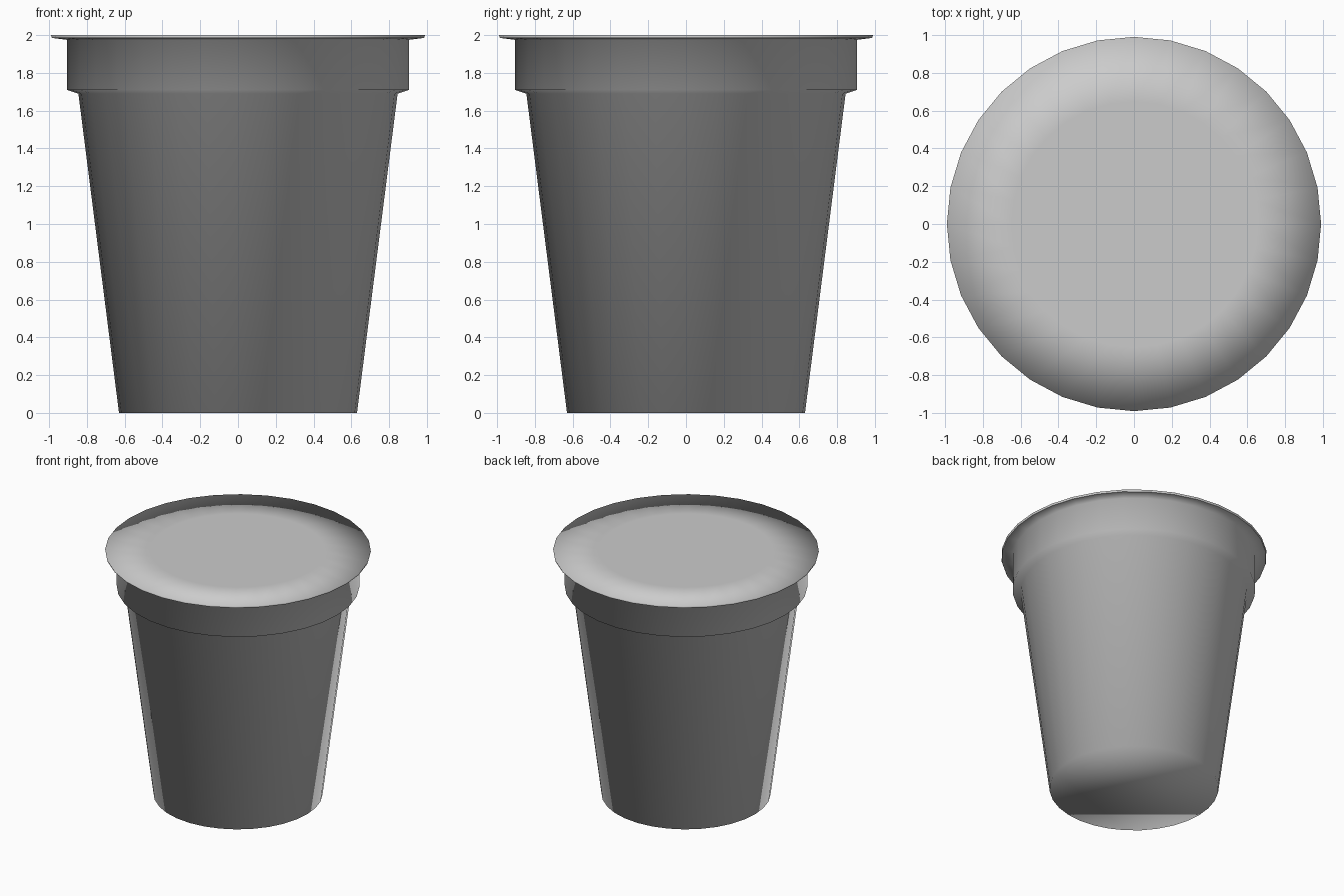
import bpy, bmesh
from math import cos, sin, tau

if "Cube" in bpy.data.objects:
    bpy.data.objects.remove(bpy.data.objects["Cube"])

SIDES = 32


def lathe(name, profile, cap_start=False, cap_end=False):
    """Revolve (radius, z) points, listed bottom to top, around the z axis."""
    bm = bmesh.new()
    rings = [[bm.verts.new((r * cos(tau * i / SIDES), r * sin(tau * i / SIDES), z))
              for i in range(SIDES)] for r, z in profile]
    for low, high in zip(rings, rings[1:]):
        for i in range(SIDES):
            j = (i + 1) % SIDES
            bm.faces.new((low[i], low[j], high[j], high[i]))
    if cap_start:
        bm.faces.new(rings[0][::-1])
    if cap_end:
        bm.faces.new(rings[-1])
    for f in bm.faces:
        f.smooth = True
    mesh = bpy.data.meshes.new(name)
    bm.to_mesh(mesh)
    bm.free()
    obj = bpy.data.objects.new(name, mesh)
    bpy.context.collection.objects.link(obj)
    return obj


# Tapered cup with a stepped collar and a flange under the lid
lathe("cup", [(0.63, 0), (0.845, 1.69), (0.905, 1.71),
              (0.905, 1.975), (0.985, 1.985)], cap_start=True)

# Thin flat lid sealed onto the flange
lathe("lid", [(0.985, 1.985), (0.99, 2.0), (0.65, 2.0)], cap_end=True)
